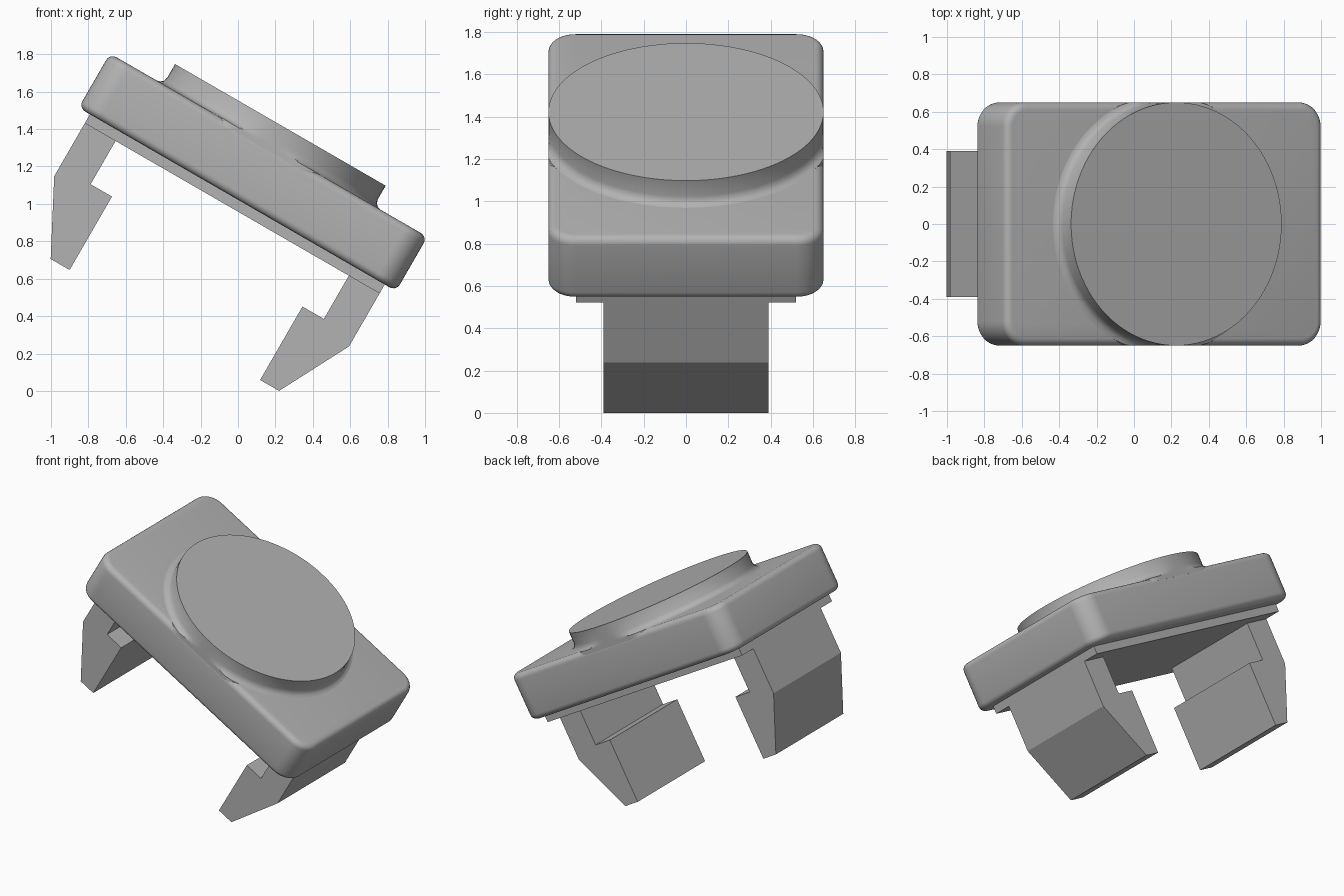
import bpy, bmesh, math
from mathutils import Matrix

if "Cube" in bpy.data.objects:
    bpy.data.objects.remove(bpy.data.objects["Cube"], do_unlink=True)

GREY = (0.45, 0.45, 0.45, 1)
mat = bpy.data.materials.new("plain grey")
mat.use_nodes = True
mat.diffuse_color = GREY
mat.node_tree.nodes["Principled BSDF"].inputs["Base Color"].default_value = GREY

# The whole clip is modelled level, then tipped down towards +x
TILT = Matrix.Rotation(math.radians(30), 4, 'Y') @ Matrix.Translation((-0.515, 0, 0))


def finish(name, bm, smooth=False):
    bmesh.ops.recalc_face_normals(bm, faces=bm.faces)
    bm.transform(TILT)
    mesh = bpy.data.meshes.new(name)
    bm.to_mesh(mesh)
    bm.free()
    mesh.materials.append(mat)
    ob = bpy.data.objects.new(name, mesh)
    bpy.context.collection.objects.link(ob)
    if smooth:
        bpy.ops.object.select_all(action='DESELECT')
        ob.select_set(True)
        bpy.context.view_layer.objects.active = ob
        bpy.ops.object.shade_smooth_by_angle(angle=math.radians(35))
    return ob


def box(half_x, half_y, low, high):
    bm = bmesh.new()
    size = Matrix.Diagonal((2 * half_x, 2 * half_y, high - low, 1))
    bmesh.ops.create_cube(bm, size=1, matrix=Matrix.Translation((0, 0, (low + high) / 2)) @ size)
    return bm


# Main slab: rounded corners, then softened top and bottom rims
bm = box(0.98, 0.65, 0.885, 1.22)
upright = [e for e in bm.edges if abs(e.verts[0].co.z - e.verts[1].co.z) > 0.1]
bmesh.ops.bevel(bm, geom=upright, offset=0.13, segments=10, profile=0.5, affect='EDGES')
bm.normal_update()
rims = {e for f in bm.faces if abs(f.normal.z) > 0.9 for e in f.edges}
bmesh.ops.bevel(bm, geom=list(rims), offset=0.04, segments=5, profile=0.5, affect='EDGES')
finish("body_slab", bm, True)

# Thin base plate under the slab
finish("base_plate", box(0.91, 0.52, 0.83, 0.9))

# Round pad, flared where it meets the slab
bm = bmesh.new()
SIDES = 96
profile = [(0.70, 1.19), (0.69, 1.22), (0.672, 1.225), (0.658, 1.237), (0.65, 1.26), (0.65, 1.345)]
rings = []
for r, z in profile:
    ring = []
    for i in range(SIDES):
        a = math.tau * i / SIDES
        y = max(-0.649, min(0.649, r * math.sin(a)))
        ring.append(bm.verts.new((r * math.cos(a), y, z)))
    rings.append(ring)
for a, b in zip(rings, rings[1:]):
    for i in range(SIDES):
        j = (i + 1) % SIDES
        bm.faces.new((a[i], a[j], b[j], b[i]))
bm.faces.new(rings[-1])
bm.faces.new(rings[0][::-1])
finish("round_pad", bm, True)

# Hooked legs at both ends
HOOK = [(0.91, 0.84), (0.91, 0.503), (0.705, 0.11), (0.588, 0.11),
        (0.588, 0.563), (0.72, 0.563), (0.72, 0.84)]
for name, side in (("left_leg", 1), ("right_leg", -1)):
    bm = bmesh.new()
    face = bm.faces.new([bm.verts.new((side * x, -0.39, z)) for x, z in HOOK])
    out = bmesh.ops.extrude_face_region(bm, geom=[face])
    moved = [v for v in out["geom"] if isinstance(v, bmesh.types.BMVert)]
    bmesh.ops.translate(bm, verts=moved, vec=(0, 0.78, 0))
    finish(name, bm)
